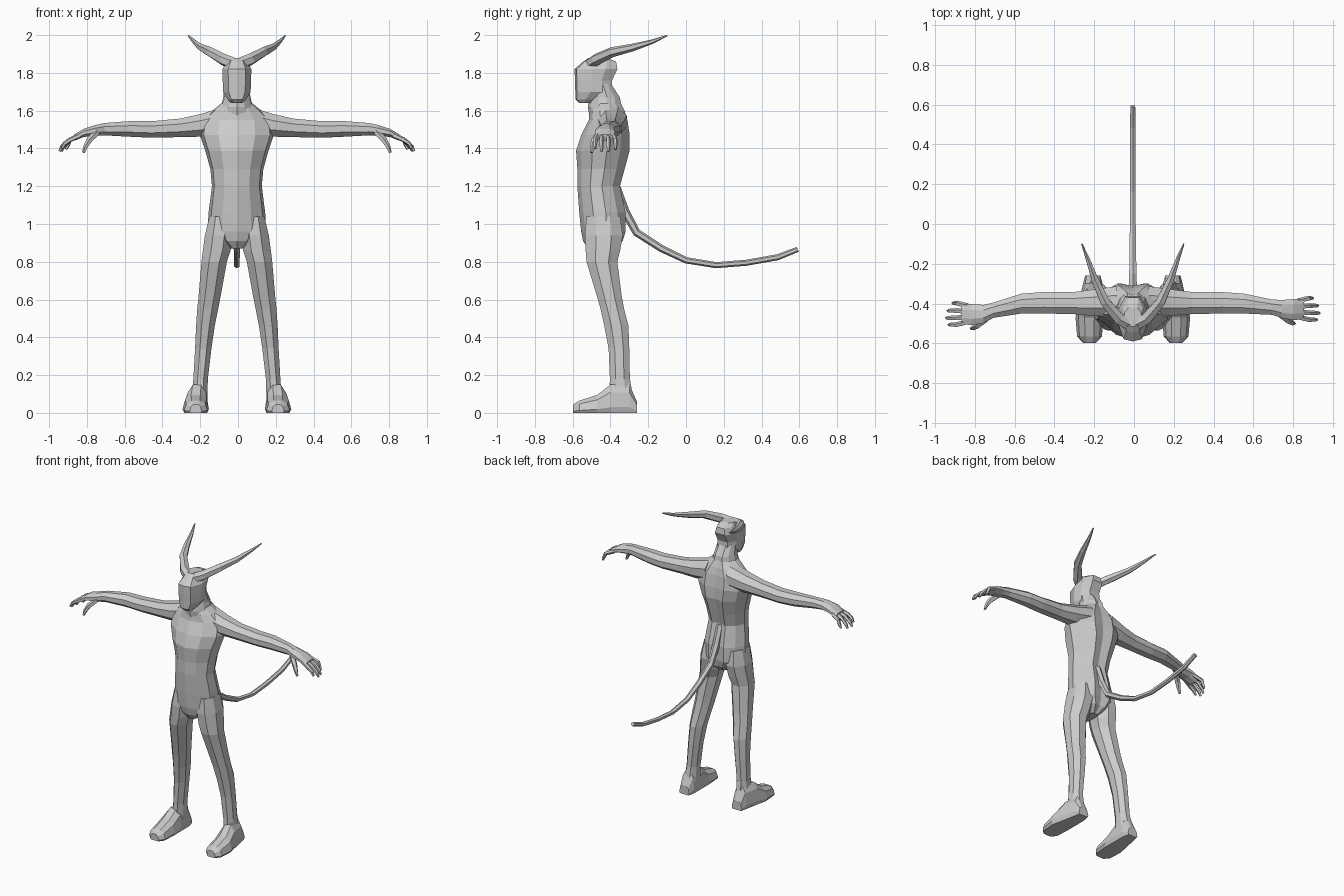
import bpy, bmesh, math
from mathutils import Vector

CX = -0.006  # symmetry plane
skin = bpy.data.materials.new("plain_grey")
skin.diffuse_color = (0.6, 0.6, 0.6, 1)


def sym(half):
    """Complete a half section (front to back) to both sides."""
    return half + [(-u, v) for u, v in reversed(half) if abs(u) > 1e-6]


TORSO = sym([(0, -1), (.5, -.82), (.9, -.4), (1, .15), (.78, .65), (.38, 1), (0, .9)])
HEAD = sym([(0, -1), (.6, -.9), (1, -.15), (.92, .45), (.5, 1)])
LIMB = [(math.cos(a) * 1.04, math.sin(a) * 1.04) for a in
        [math.radians(22.5 + 45 * i) for i in range(8)]]
FOOT = [(-.85, -1), (.85, -1), (1, -.6), (.8, .45), (.35, 1), (-.35, 1), (-.8, .45), (-1, -.6)]


def skin_rings(name, rings):
    bm = bmesh.new()
    rows = [[bm.verts.new(p) for p in r] for r in rings]
    n = len(rows[0])
    for a, b in zip(rows, rows[1:]):
        for i in range(n):
            bm.faces.new((a[i], a[(i + 1) % n], b[(i + 1) % n], b[i]))
    bm.faces.new(rows[0])
    bm.faces.new(rows[-1])
    bmesh.ops.recalc_face_normals(bm, faces=bm.faces)
    me = bpy.data.meshes.new(name)
    bm.to_mesh(me)
    bm.free()
    me.materials.append(skin)
    ob = bpy.data.objects.new(name, me)
    bpy.context.collection.objects.link(ob)
    ob.location.x = CX
    return ob


def loft(name, axis, section, rows):
    """Each row: position on axis, then low/high bounds on the other two axes."""
    rings = []
    for t, a0, a1, b0, b1 in rows:
        ring = []
        for u, v in section:
            p = [(a0 + a1) / 2 + u * (a1 - a0) / 2, (b0 + b1) / 2 + v * (b1 - b0) / 2]
            p.insert(axis, t)
            ring.append(p)
        rings.append(ring)
    return skin_rings(name, rings)


def tube(name, pts, n=6):
    """Tapered tube through (x, y, z, radius) points."""
    rings = []
    for i, p in enumerate(pts):
        d = Vector(pts[min(i + 1, len(pts) - 1)][:3]) - Vector(pts[max(i - 1, 0)][:3])
        side = d.cross(Vector((0, 0, 1))).normalized()
        up = side.cross(d).normalized()
        rings.append([Vector(p[:3]) + p[3] * (side * math.cos(a) + up * math.sin(a))
                      for a in [math.tau * (k + .5) / n for k in range(n)]])
    return skin_rings(name, rings)


def mirror(ob):
    ob.modifiers.new("other_side", 'MIRROR')
    return ob


def mid(rows):
    """Rows of z, half width, front y, back y."""
    return [(z, -w, w, f, b) for z, w, f, b in rows]


# torso, neck and head
loft("torso", 2, TORSO, mid([
    (.87, .035, -.52, -.38), (.91, .10, -.545, -.335), (.96, .155, -.555, -.32),
    (1.06, .15, -.565, -.32), (1.2, .132, -.575, -.35), (1.29, .14, -.575, -.325),
    (1.39, .168, -.582, -.298), (1.47, .195, -.555, -.298), (1.55, .185, -.515, -.31),
    (1.6, .13, -.51, -.325), (1.64, .08, -.5, -.345)]))
loft("neck", 2, TORSO, mid([
    (1.56, .1, -.51, -.325), (1.62, .085, -.52, -.34), (1.67, .072, -.51, -.35),
    (1.74, .065, -.5, -.395)]))
loft("head", 2, HEAD, mid([
    (1.64, .032, -.565, -.5), (1.66, .05, -.585, -.46), (1.7, .073, -.586, -.39),
    (1.76, .075, -.588, -.392), (1.82, .077, -.59, -.363), (1.86, .055, -.545, -.37),
    (1.88, .045, -.515, -.42)]))

# horns
mirror(tube("horns", [(.025, -.5, 1.85, .034), (.07, -.475, 1.87, .032),
                      (.14, -.39, 1.91, .027), (.19, -.28, 1.935, .02),
                      (.225, -.18, 1.965, .012), (.256, -.1, 1.997, .004)]))

# legs and feet
mirror(loft("legs", 2, LIMB, [
    (1.04, .03, .148, -.53, -.345), (.94, .02, .172, -.54, -.33), (.86, .03, .183, -.535, -.345),
    (.8, .05, .19, -.53, -.36), (.62, .083, .205, -.475, -.338), (.55, .097, .212, -.455, -.325),
    (.46, .115, .218, -.435, -.302), (.34, .133, .223, -.412, -.298),
    (.18, .152, .232, -.405, -.295), (.07, .155, .24, -.41, -.275)]))
mirror(loft("feet", 1, FOOT, [
    (-.597, .185, .25, 0, .045), (-.565, .155, .28, 0, .065), (-.47, .148, .288, 0, .095),
    (-.4, .15, .272, 0, .15), (-.3, .152, .25, 0, .15), (-.26, .163, .24, 0, .06)]))

# arms, hands, fingers: the far side hand sits slightly further forward
for side, s, dy in (("right", 1, 0), ("left", -1, -.025)):
    parts = [loft(side + "_arm", 0, LIMB, [
        (.08, -.47, -.31, 1.47, 1.62), (.19, -.465, -.325, 1.46, 1.585),
        (.3, -.455, -.34, 1.458, 1.56), (.45, -.452, -.34, 1.455, 1.546),
        (.56, -.452, -.348, 1.46, 1.547), (.7, -.458 + dy * .6, -.378 + dy * .6, 1.468, 1.536),
        (.75, -.475 + dy, -.38 + dy, 1.465, 1.525), (.81, -.485 + dy, -.375 + dy, 1.46, 1.505),
        (.86, -.48 + dy, -.375 + dy, 1.44, 1.475)])]
    # four fingers fanned across the hand
    for i, (y, tip, drop) in enumerate([(-.468, .925, 1.4), (-.443, .938, 1.385),
                                        (-.416, .93, 1.385), (-.388, .905, 1.395)]):
        yt = y + (y + .43) * .35 + dy
        parts.append(tube(f"{side}_finger_{i + 1}", [
            (.83, y + dy, 1.47, .014), (.885, yt, 1.445, .013),
            (tip - .012, yt, drop + .025, .011), (tip, yt, drop, .007)], 5))
    parts.append(tube(side + "_thumb", [
        (.74, -.455 + dy, 1.485, .018), (.78, -.485 + dy, 1.445, .017),
        (.8, -.497 + dy, 1.41, .013), (.812, -.5 + dy, 1.378, .008)], 5))
    for ob in parts:
        for v in ob.data.vertices:
            v.co.x *= s
        if s < 0:
            ob.data.flip_normals()

# tail
tube("tail", [(0, -.37, 1.19, .025), (0, -.325, 1.07, .024), (0, -.262, .955, .021),
              (0, -.13, .87, .019), (0, 0, .808, .017), (0, .16, .782, .016),
              (0, .32, .795, .016), (0, .485, .824, .016), (0, .592, .866, .014)])
